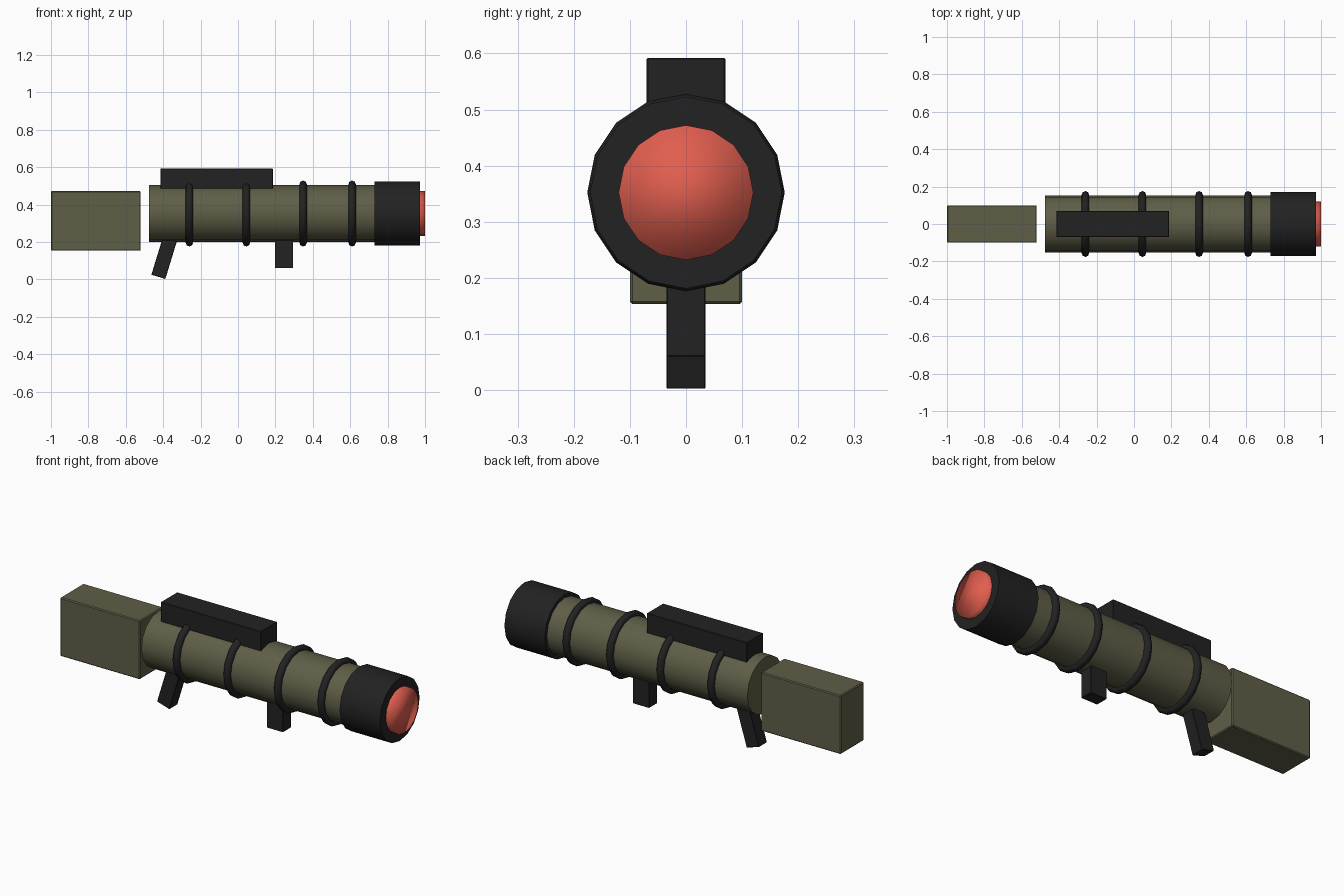
import bpy, math

if "Cube" in bpy.data.objects:
    bpy.data.objects.remove(bpy.data.objects["Cube"])

AXIS_Z = 0.352  # height of the barrel axis


def material(name, rgb):
    m = bpy.data.materials.new(name)
    m.diffuse_color = (*rgb, 1)
    m.use_nodes = True
    m.node_tree.nodes["Principled BSDF"].inputs["Base Color"].default_value = m.diffuse_color
    return m


olive = material("olive_green", (0.115, 0.112, 0.064))
black = material("matte_black", (0.016, 0.016, 0.016))
red = material("signal_red", (0.75, 0.112, 0.077))


def finish(name, mat):
    ob = bpy.context.object
    ob.name = name
    ob.data.materials.append(mat)
    return ob


def bevel(ob, width):
    b = ob.modifiers.new("edge_bevel", 'BEVEL')
    b.width = width
    b.segments = 1
    b.limit_method = 'ANGLE'
    b.angle_limit = math.radians(50)


def box(name, mat, x, y, z, tilt=0, edge=0.002):
    """Box from (min, max) ranges, tilted about its own centre."""
    rng = (x, y, z)
    bpy.ops.mesh.primitive_cube_add(size=1, location=[(a + b) / 2 for a, b in rng],
                                    rotation=(0, tilt, 0))
    ob = finish(name, mat)
    ob.scale = [b - a for a, b in rng]
    bpy.ops.object.transform_apply(location=False, rotation=False, scale=True)
    bevel(ob, edge)
    return ob


def tube(name, mat, x0, x1, radius):
    """16-sided cylinder along x on the barrel axis."""
    bpy.ops.mesh.primitive_cylinder_add(vertices=16, radius=radius, depth=x1 - x0,
                                        location=((x0 + x1) / 2, 0, AXIS_Z),
                                        rotation=(0, math.pi / 2, 0))
    return finish(name, mat)


# Barrel and muzzle
tube("barrel", olive, -0.475, 0.76, 0.152)
bpy.ops.object.shade_smooth_by_angle(angle=math.radians(35))
tube("muzzle", black, 0.73, 0.972, 0.171)
bpy.ops.object.shade_smooth_by_angle(angle=math.radians(35))

# Warhead face, softly shaded across its rim
tube("warhead_face", red, 0.93, 1.0, 0.12)
bpy.ops.object.shade_smooth()

# Barrel bands
for i, x in enumerate((-0.26, 0.045, 0.348, 0.61)):
    bpy.ops.mesh.primitive_torus_add(major_segments=16, minor_segments=8,
                                     major_radius=0.156, minor_radius=0.02,
                                     location=(x, 0, AXIS_Z),
                                     rotation=(0, math.pi / 2, 0))
    finish(f"barrel_band_{i + 1}", black)
    bpy.ops.object.shade_smooth_by_angle(angle=math.radians(50))

# Rear stock and top sight
box("stock", olive, (-1.0, -0.52), (-0.1, 0.1), (0.153, 0.472), edge=0.005)
box("sight", black, (-0.415, 0.187), (-0.07, 0.07), (0.485, 0.592))

# Grips
box("front_grip", black, (0.197, 0.295), (-0.035, 0.035), (0.06, 0.22))
box("rear_grip", black, (-0.434, -0.356), (-0.035, 0.035), (0.009, 0.219),
    tilt=math.radians(17))
